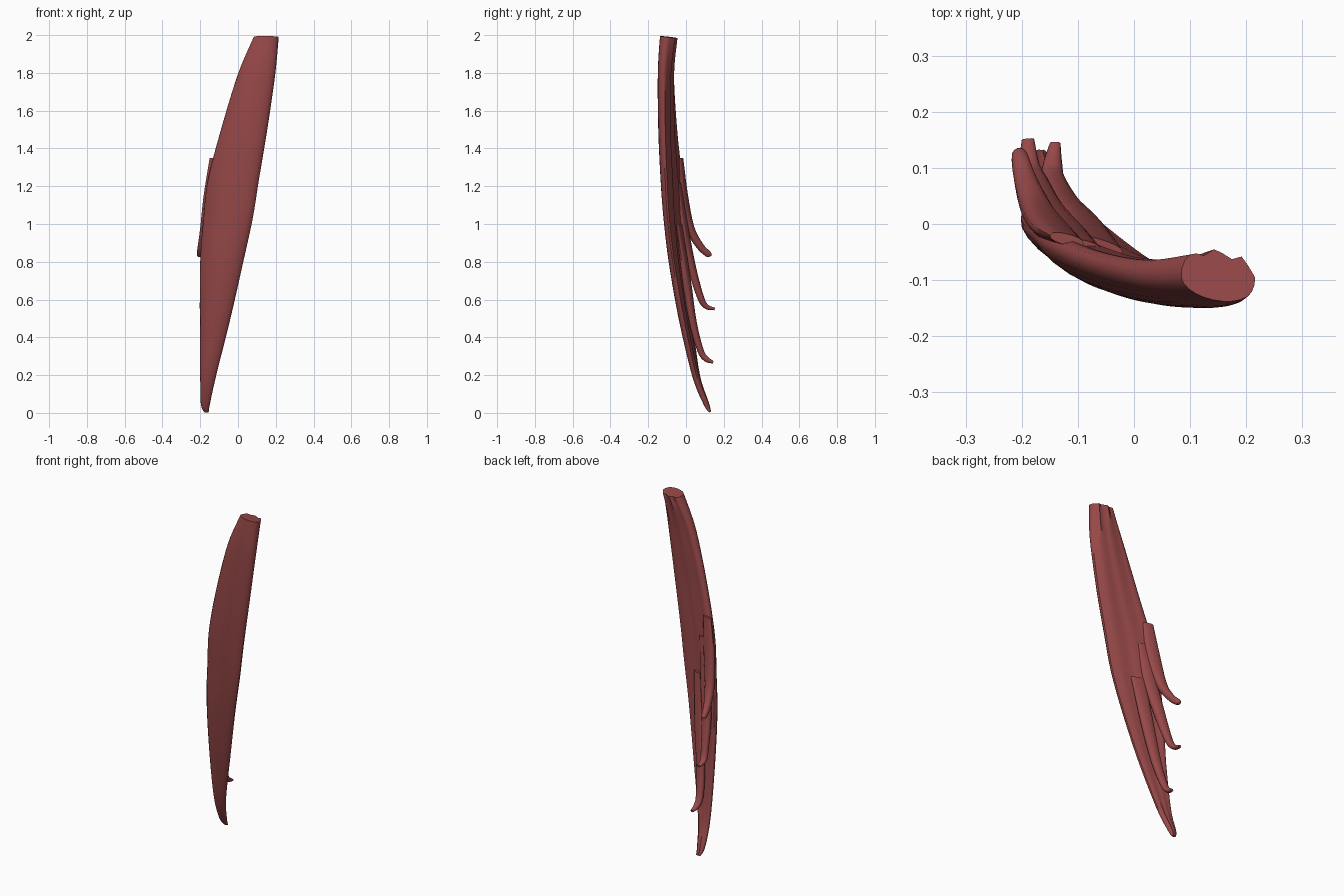
import bpy, bmesh, math
from mathutils import Vector

flesh = bpy.data.materials.new("muscle_red")
flesh.diffuse_color = (0.31, 0.065, 0.065, 1)


def spline(a, b, c, d, t):
    # Catmull-Rom interpolation between b and c
    return 0.5 * (2*b + (c - a)*t + (2*a - 5*b + 4*c - d)*t*t + (3*b - a - 3*c + d)*t**3)


def band(name, stations, sides=24, steps=5, groove=0.0):
    """Loft a flattened band; station = left xyz, right xyz, thickness, forward bow."""
    s = [(Vector(p[:3]), Vector(p[3:6]), p[6], p[7]) for p in stations]
    rows = []
    for i in range(len(s) - 1):
        q = [s[max(i - 1, 0)], s[i], s[i + 1], s[min(i + 2, len(s) - 1)]]
        for k in range(steps + (i == len(s) - 2)):
            rows.append([spline(*[r[j] for r in q], k / steps) for j in range(4)])
    bm = bmesh.new()
    rings = []
    for i, (l, r, thick, bow) in enumerate(rows):
        a, b = rows[max(i - 1, 0)], rows[min(i + 1, len(rows) - 1)]
        normal = ((b[0] + b[1]) - (a[0] + a[1])).cross(r - l).normalized()
        ring = []
        for k in range(sides):
            ang = 2 * math.pi * k / sides
            u, v = math.cos(ang), math.sin(ang)
            depth = math.copysign(abs(v) ** 0.8, v) * thick / 2
            if v < 0:  # shallow fibre grooves on the back
                depth += groove * thick * math.sin(u * 9) * abs(v)
            p = (l + r) / 2 + (r - l) / 2 * u + normal * (depth + bow * (1 - u*u))
            ring.append(bm.verts.new(p))
        rings.append(ring)
    for a, b in zip(rings, rings[1:]):
        for k in range(sides):
            n = (k + 1) % sides
            bm.faces.new((a[k], a[n], b[n], b[k]))
    bm.faces.new(rings[0])
    bm.faces.new(rings[-1])
    bmesh.ops.recalc_face_normals(bm, faces=bm.faces)
    mesh = bpy.data.meshes.new(name)
    bm.to_mesh(mesh)
    bm.free()
    obj = bpy.data.objects.new(name, mesh)
    bpy.context.collection.objects.link(obj)
    mesh.materials.append(flesh)
    bpy.ops.object.select_all(action='DESELECT')
    obj.select_set(True)
    bpy.context.view_layer.objects.active = obj
    bpy.ops.object.shade_smooth_by_angle(angle=math.radians(45))
    return obj


# Main belly, narrowing to the lowest tendon
band("muscle_belly", [
    (.085, -.080, 1.99, .215, -.108, 1.99, .085, .00),
    (.002, -.085, 1.80, .198, -.122, 1.80, .075, .005),
    (-.09, -.062, 1.50, .155, -.120, 1.50, .070, .015),
    (-.16, -.030, 1.23, .110, -.110, 1.23, .070, .020),
    (-.183, -.010, 1.03, .078, -.098, 1.03, .065, .022),
    (-.20, .005, 0.80, .028, -.070, 0.80, .058, .022),
    (-.20, .025, 0.50, -.04, -.018, 0.50, .048, .015),
    (-.20, .064, 0.20, -.115, .048, 0.20, .036, .005),
    (-.197, .108, 0.05, -.148, .104, 0.05, .028, .0),
    (-.180, .127, 0.005, -.155, .127, 0.005, .012, .0),
], groove=0.09)

# Upper slip
band("upper_slip", [
    (-.150, -.020, 1.35, -.09, -.035, 1.35, .020, 0),
    (-.182, .000, 1.15, -.105, -.025, 1.15, .040, 0),
    (-.200, .030, 0.98, -.140, .012, 0.98, .045, 0),
    (-.213, .075, 0.885, -.170, .070, 0.885, .040, 0),
    (-.218, .115, 0.840, -.188, .120, 0.840, .034, 0),
    (-.213, .125, 0.828, -.195, .127, 0.828, .018, 0),
], sides=14)

# Middle slip
band("middle_slip", [
    (-.13, -.030, 1.22, -.06, -.045, 1.22, .020, 0),
    (-.160, .002, 0.98, -.085, -.022, 0.98, .040, 0),
    (-.185, .038, 0.78, -.125, .020, 0.78, .042, 0),
    (-.198, .078, 0.62, -.152, .070, 0.62, .036, 0),
    (-.205, .105, 0.565, -.168, .105, 0.565, .028, 0),
    (-.200, .150, 0.550, -.178, .152, 0.550, .014, 0),
], sides=14)

# Lower slip
band("lower_slip", [
    (-.10, -.025, 1.00, -.02, -.050, 1.00, .020, 0),
    (-.125, .012, 0.72, -.055, -.010, 0.72, .040, 0),
    (-.150, .044, 0.48, -.095, .030, 0.48, .038, 0),
    (-.165, .078, 0.33, -.122, .076, 0.33, .034, 0),
    (-.162, .108, 0.285, -.128, .108, 0.285, .030, 0),
    (-.150, .144, 0.268, -.131, .144, 0.268, .014, 0),
], sides=14)
